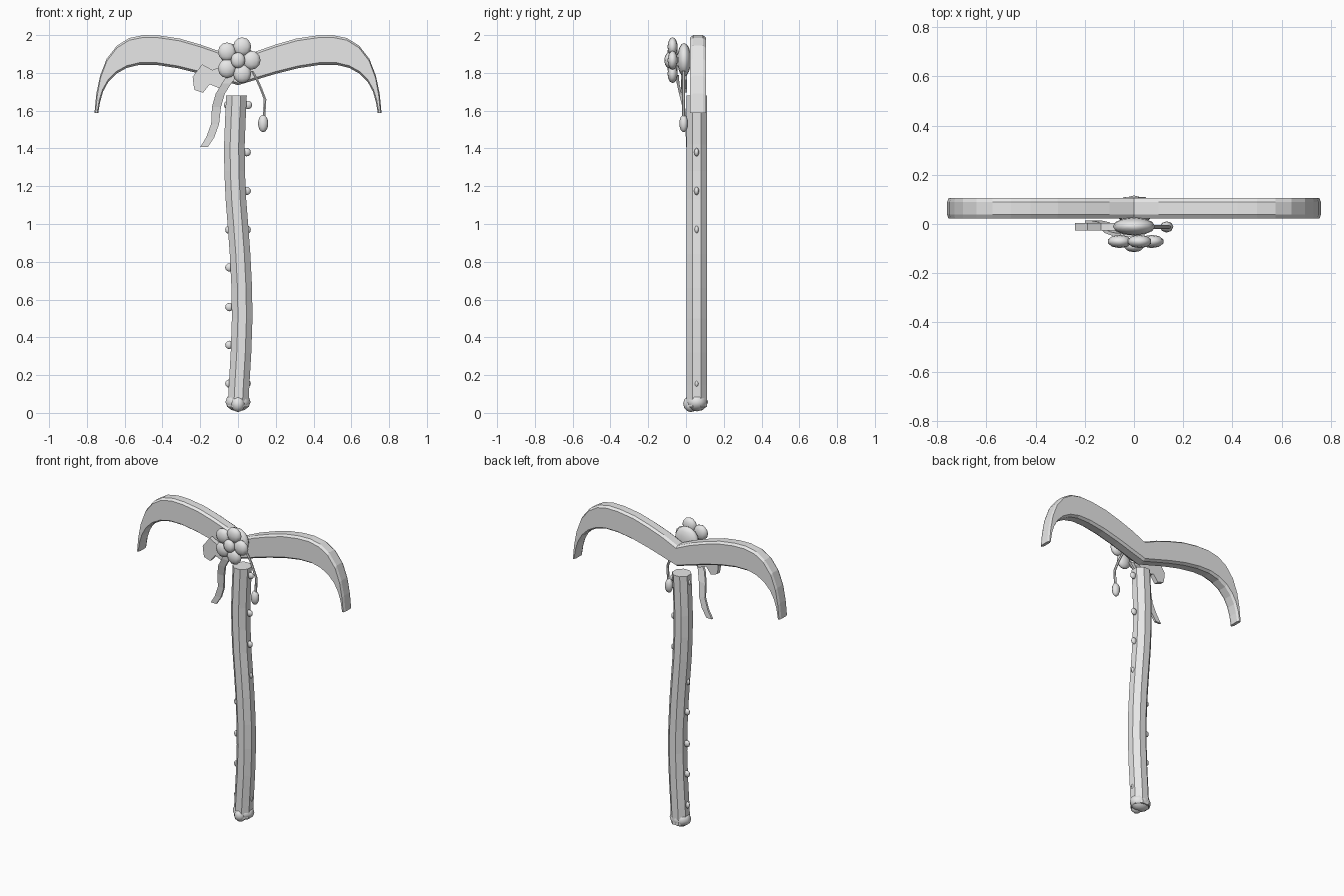
import bpy, bmesh, math
from mathutils import Vector

if "Cube" in bpy.data.objects:
    bpy.data.objects.remove(bpy.data.objects["Cube"])

grey = bpy.data.materials.new("plain_grey")
grey.diffuse_color = (0.8, 0.8, 0.8, 1)
grey.use_nodes = True
grey.node_tree.nodes["Principled BSDF"].inputs["Base Color"].default_value = grey.diffuse_color


def finish(name, bm):
    bmesh.ops.recalc_face_normals(bm, faces=bm.faces)
    me = bpy.data.meshes.new(name)
    bm.to_mesh(me)
    bm.free()
    me.materials.append(grey)
    ob = bpy.data.objects.new(name, me)
    bpy.context.collection.objects.link(ob)
    return ob


def loft(name, rings, cap_start=True):
    """Skin a list of equal-length closed rings."""
    bm = bmesh.new()
    vs = [[bm.verts.new(p) for p in r] for r in rings]
    n = len(vs[0])
    for a, b in zip(vs, vs[1:]):
        for i in range(n):
            j = (i + 1) % n
            bm.faces.new((a[i], a[j], b[j], b[i]))
    if cap_start:
        bm.faces.new(vs[0])
    bm.faces.new(vs[-1])
    return finish(name, bm)


def ball(name, loc, radii, u=10, v=6):
    bm = bmesh.new()
    bmesh.ops.create_uvsphere(bm, u_segments=u, v_segments=v, radius=1)
    for w in bm.verts:
        w.co = Vector(loc) + Vector(w.co[k] * radii[k] for k in range(3))
    ob = finish(name, bm)
    for p in ob.data.polygons:
        p.use_smooth = True
    return ob


def circle_ring(c, r, n):
    return [(c[0] + r * math.cos(2 * math.pi * (i + .5) / n),
             c[1] + r * math.sin(2 * math.pi * (i + .5) / n), c[2]) for i in range(n)]


# wavy handle
path = [(0, .03), (.006, .15), (.016, .32), (.022, .5), (.02, .66), (.011, .84),
        (0, .99), (-.011, 1.13), (-.018, 1.28), (-.019, 1.42), (-.014, 1.55), (-.008, 1.68)]
loft("handle", [circle_ring((x, .056, z), .059, 8) for x, z in path])

# small studs in pairs up both sides of the handle
for k, z in enumerate((.155, .36, .56, .77, .97, 1.175, 1.38, 1.63)):
    off = .053 if z > 1.5 else .046
    for s in (-1, 1):
        ball(f"stud_{k}_{'left' if s < 0 else 'right'}", (s * off, .056, z), (.022, .013, .022), 8, 6)

# pommel with a front knob
ball("pommel", (0, .058, .058), (.07, .058, .05))
ball("pommel_front_knob", (0, .026, .048), (.038, .041, .044))

# curved blade: outer edge point, inner edge point
blade = [((0, 1.87), (0, 1.735)), ((.1, 1.915), (.1, 1.765)), ((.2, 1.95), (.2, 1.795)),
         ((.31, 1.982), (.32, 1.825)), ((.42, 1.998), (.43, 1.842)), ((.5, 2.0), (.52, 1.843)),
         ((.575, 1.985), (.59, 1.826)), ((.64, 1.945), (.645, 1.795)), ((.695, 1.875), (.688, 1.75)),
         ((.73, 1.785), (.715, 1.7)), ((.75, 1.69), (.73, 1.645)), ((.76, 1.588), (.74, 1.588))]
rings = []
y0, y1, cy = .022, .105, .016
for o, i in blade:
    o, i = Vector(o), Vector(i)
    d = o - i
    c = d.normalized() * min(.012, d.length * .3)
    prof = [(i, y0 + cy), (i + c, y0), (o - c, y0), (o, y0 + cy),
            (o, y1 - cy), (o - c, y1), (i + c, y1), (i, y1 - cy)]
    rings.append([(p.x, y, p.y) for p, y in prof])
ob = loft("blade", rings, cap_start=False)
ob.modifiers.new("mirror", "MIRROR")

# flower: backing disc, five petals, centre
ball("flower_base", (0, -.01, 1.87), (.086, .037, .088), 12, 8)
for k in range(5):
    a = 2 * math.pi * k / 5
    ball(f"petal_{k}", (.072 * math.cos(a), -.071, 1.867 + .075 * math.sin(a)), (.05, .027, .05), 10, 6)
ball("flower_centre", (0, -.09, 1.867), (.04, .025, .042), 10, 6)

# notched leaf behind the flower
leaf = [(0, 1.85), (-.10, 1.83), (-.135, 1.815), (-.19, 1.845), (-.24, 1.78), (-.235, 1.735),
        (-.23, 1.71), (-.185, 1.695), (-.15, 1.74), (-.095, 1.717), (-.03, 1.765)]
loft("leaf", [[(x, y, z) for x, z in leaf] for y in (-.026, .004)])

# hanging ribbon: left x, right x, z, y
ribbon = [(-.055, 0, 1.79, -.045), (-.085, -.035, 1.745, -.042), (-.118, -.07, 1.69, -.03),
          (-.138, -.09, 1.62, -.012), (-.142, -.1, 1.53, .0), (-.168, -.125, 1.46, .006),
          (-.2, -.16, 1.407, .008)]
loft("ribbon", [[(a, y - .007, z), (b, y - .007, z), (b, y + .007, z), (a, y + .007, z)]
                for a, b, z, y in ribbon])

# pendant on a cord
cord = [(.075, 1.81), (.1, 1.765), (.122, 1.715), (.143, 1.66), (.137, 1.56)]
loft("pendant_cord", [circle_ring((x, -.012, z), .008, 6) for x, z in cord])
ball("pendant_bead", (.133, -.012, 1.532), (.027, .023, .046), 8, 8)
